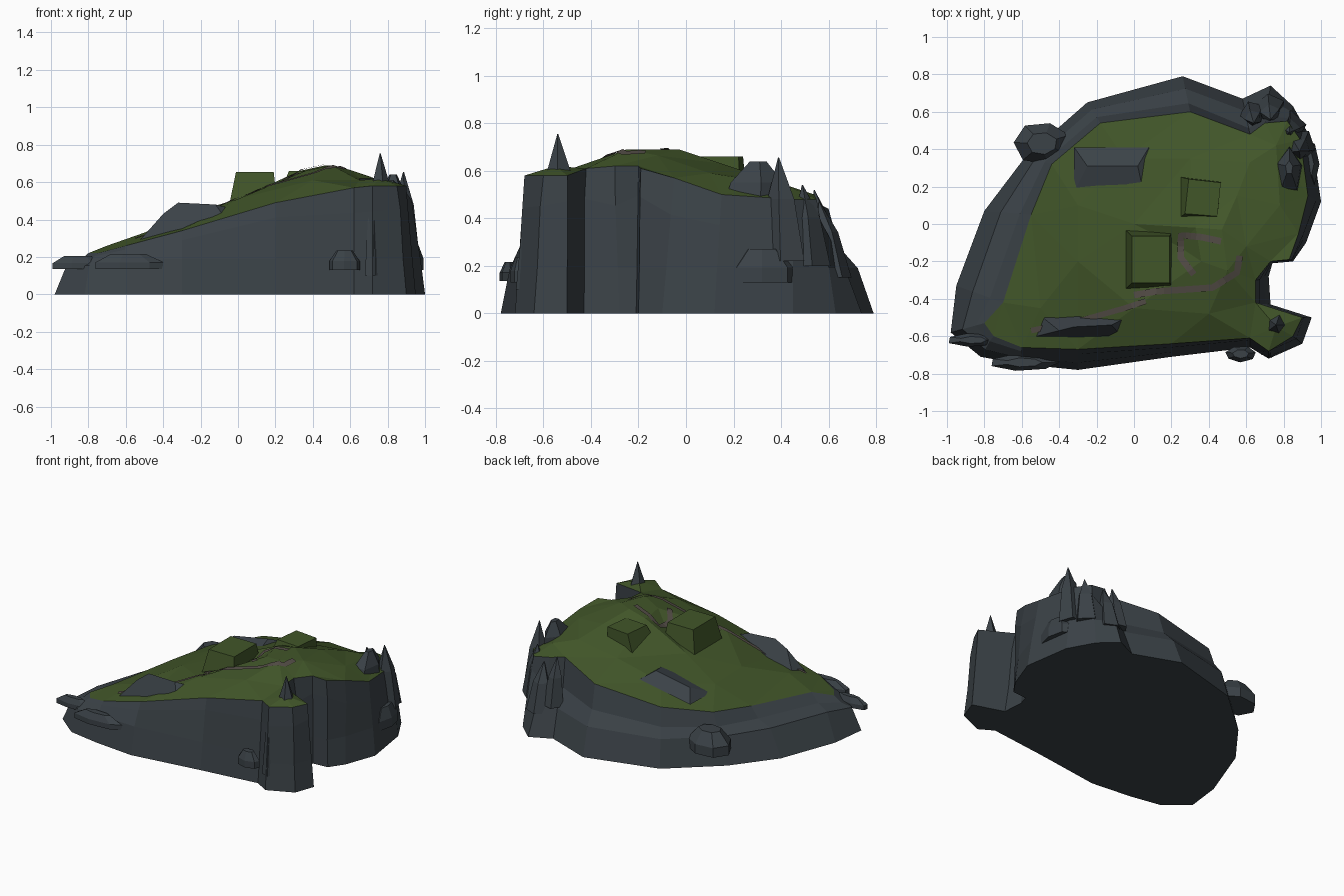
import bpy, bmesh, math, random
from mathutils import Vector, geometry
from mathutils.bvhtree import BVHTree

if "Cube" in bpy.data.objects:
    bpy.data.objects.remove(bpy.data.objects["Cube"])

random.seed(4)


def material(name, rgb):
    m = bpy.data.materials.new(name)
    m.diffuse_color = (*rgb, 1)
    m.use_nodes = True
    m.node_tree.nodes["Principled BSDF"].inputs["Base Color"].default_value = m.diffuse_color
    return m


STONE = material("slate", (0.043, 0.054, 0.063))
GRASS = material("grass", (0.053, 0.092, 0.022))
EARTH = material("earth", (0.085, 0.072, 0.06))


def build(name, verts, faces, mat):
    bm = bmesh.new()
    vs = [bm.verts.new(v) for v in verts]
    for f in faces:
        bm.faces.new([vs[i] for i in f])
    bmesh.ops.recalc_face_normals(bm, faces=bm.faces)
    me = bpy.data.meshes.new(name)
    bm.to_mesh(me)
    bm.free()
    me.materials.append(mat)
    ob = bpy.data.objects.new(name, me)
    bpy.context.collection.objects.link(ob)
    return ob


def loft(name, rings, mat, cap_top=True):
    """Join equal-length rings into a shell with a closed bottom."""
    n = len(rings[0])
    verts = [p for r in rings for p in r]
    faces = [(k * n + i, k * n + (i + 1) % n, (k + 1) * n + (i + 1) % n, (k + 1) * n + i)
             for k in range(len(rings) - 1) for i in range(n)]
    faces.append(tuple(range(n)))
    if cap_top:
        faces.append(tuple(range(len(verts) - n, len(verts))))
    return build(name, verts, faces, mat)


def rock(name, x, y, levels, rx, ry, n=6, rot=0.0, jitter=0.12, mat=STONE, shift=(0, 0)):
    """Faceted rock; levels are (z, scale) pairs, shift leans the top."""
    wob = [1 + random.uniform(-jitter, jitter) for _ in range(n)]
    rings = []
    for k, (z, s) in enumerate(levels):
        t = k / (len(levels) - 1)
        rings.append([(x + shift[0] * t + rx * s * wob[i] * math.cos(rot + math.tau * i / n),
                       y + shift[1] * t + ry * s * wob[i] * math.sin(rot + math.tau * i / n), z)
                      for i in range(n)])
    return loft(name, rings, mat)


# Outline: foot x, y and rim x, y, z
outline = [
    (-.98, -.58, -.80, -.53, .22), (-.95, -.33, -.70, -.42, .26), (-.80, .07, -.55, .05, .30),
    (-.58, .36, -.44, .32, .33), (-.25, .65, -.18, .54, .38), (.26, .79, .30, .60, .44),
    (.58, .67, .62, .48, .50), (.73, .74, .70, .54, .50), (.85, .63, .82, .55, .48),
    (.95, .45, .89, .45, .48), (1.0, .12, .93, .15, .50), (.92, -.10, .88, -.05, .57),
    (.85, -.20, .83, -.19, .61), (.74, -.21, .73, -.20, .62), (.72, -.28, .65, -.30, .62),
    (.73, -.43, .65, -.42, .61), (.95, -.50, .90, -.50, .58), (.90, -.64, .85, -.60, .58),
    (.72, -.72, .72, -.68, .58), (.62, -.66, .62, -.61, .57), (.20, -.71, .20, -.64, .49),
    (-.30, -.78, -.30, -.67, .34), (-.60, -.75, -.60, -.66, .26), (-.82, -.71, -.75, -.60, .22)]
foot = [Vector((a, b, 0)) for a, b, *_ in outline]
rim = [Vector((c, d, e)) for _, _, c, d, e in outline]
ledge, upper = [], []
for i, (f, r) in enumerate(zip(foot, rim)):
    p = f.lerp(r, 0.35)
    p.z = min(0.19, r.z * 0.7)
    ledge.append(p)
    q = p.lerp(r, random.uniform(0.55, 0.75))
    if i < 8:  # stepped shelf along the low left and back
        q.z = p.z + (r.z - p.z) * 0.35
    else:
        q.xy *= 1 + random.uniform(-0.003, 0.014)
    upper.append(q)
loft("cliff", [foot, ledge, upper, rim], STONE, cap_top=False)

# Grass slope triangulated between the rim and a few inner heights
inner = [(-.5, -.45, .33), (-.3, -.2, .42), (-.3, .1, .41), (0, -.45, .51), (0, 0, .51),
         (-.05, .35, .45), (.3, .35, .53), (.24, -.12, .58), (.4, -.48, .61), (.36, -.2, .66),
         (.33, -.02, .66), (.47, -.03, .69), (.5, -.25, .69), (.6, -.12, .665),
         (.55, .15, .63), (.62, .33, .57), (.78, .1, .59), (.76, .42, .54), (.76, -.55, .62)]
pts = rim + [Vector(p) for p in inner]
_, _, tris, orig, _, _ = geometry.delaunay_2d_cdt(
    [p.xy for p in pts], [], [list(range(len(rim)))], 1, 1e-5)
gverts = [pts[o[0]] for o in orig]
build("grass", gverts, tris, GRASS)
ground = BVHTree.FromPolygons(gverts, tris)


def height(x, y):
    hit = ground.ray_cast(Vector((x, y, 2)), Vector((0, 0, -1)))[0]
    return hit.z if hit else 0.5


# Worn paths draped on the grass, sampled finely so they follow the slope
def path(name, line, width):
    line = [Vector(a).lerp(Vector(b), t / 4) for a, b in zip(line, line[1:]) for t in range(4)]
    verts = []
    for i, p in enumerate(line):
        d = (line[min(i + 1, len(line) - 1)] - line[max(i - 1, 0)]).normalized()
        for s in (-1, 1):
            px, py = p.x - d.y * s * width / 2, p.y + d.x * s * width / 2
            verts.append((px, py, height(px, py) + 0.008))
    build(name, verts, [(2*i, 2*i+1, 2*i+3, 2*i+2) for i in range(len(line) - 1)], EARTH)


path("lower_path", [(-.55, -.57), (-.3, -.52), (-.05, -.45), (.1, -.40)], .03)
path("middle_path", [(.0, -.38), (.12, -.36), (.28, -.35), (.42, -.34), (.55, -.26), (.57, -.14)], .035)
path("upper_path", [(.32, -.27), (.25, -.18), (.25, -.06), (.36, -.07), (.5, -.1)], .035)

# Two grassy mounds with flat tops
Q = math.pi / 4
rock("front_mound", .08, -.19, [(.44, 1), (.655, .75)], .19, .235, 4, Q, 0.0, GRASS, (.01, 0))
rock("back_mound", .34, .12, [(.5, 1), (.66, .75)], .165, .175, 4, Q - .1, 0.03, GRASS, (.03, .02))

# Rock slabs breaking through the grass
build("front_slab",
      [(-.56, -.61, .25), (-.05, -.62, .38), (-.04, -.50, .46), (-.50, -.49, .30),
       (-.40, -.57, .43), (-.32, -.55, .49), (-.12, -.54, .48)],
      [(0, 1, 6, 5, 4), (1, 2, 6), (2, 3, 4, 5, 6), (3, 0, 4), (0, 3, 2, 1)], STONE)
build("back_slab",
      [(-.32, .41, .385), (.08, .41, .46), (.05, .17, .48), (-.32, .17, .38),
       (-.25, .31, .45), (.02, .31, .50)],
      [(0, 1, 5, 4), (2, 3, 4, 5), (1, 2, 5), (3, 0, 4), (0, 3, 2, 1)], STONE)
rock("east_slab", .83, .27, [(.42, 1), (.55, .8), (.64, .25)], .09, .15, 5, .3, .12, STONE, (0, .03))

# Sharp spires: x, y, radius, bottom, top, lean
for i, (x, y, r, z0, z1, lx, ly) in enumerate([
        (.76, -.54, .07, .54, .755, 0, 0), (.885, .42, .09, .22, .655, 0, -.03),
        (.64, .59, .07, .2, .52, 0, -.05), (.73, .62, .085, .15, .47, 0, -.06),
        (.83, .51, .09, .2, .54, 0, -.02), (.72, -.67, .045, .1, .58, 0, .02)]):
    m = z0 + (z1 - z0) * (0.35 if i == 0 else 0.6)
    rock(f"spire_{i + 1}", x, y, [(z0, 1), (m, .65), (z1, .03)], r, r, 5, i, 0.12, STONE, (lx, ly))

# Boulders resting on the ledge: x, y, rx, ry, bottom, top, turn
for i, (x, y, rx, ry, z0, z1, a) in enumerate([
        (-.49, .43, .16, .12, .12, .27, .4), (.93, .32, .065, .15, .13, .27, 0),
        (.57, -.695, .09, .045, .13, .235, .2), (-.86, -.62, .15, .04, .135, .205, 0),
        (-.59, -.74, .2, .047, .135, .215, 0)]):
    rock(f"boulder_{i + 1}", x, y, [(z0, .95), (z0 + (z1 - z0) * .45, .95), (z1, .5)],
         rx, ry, 7, a, 0.05)
